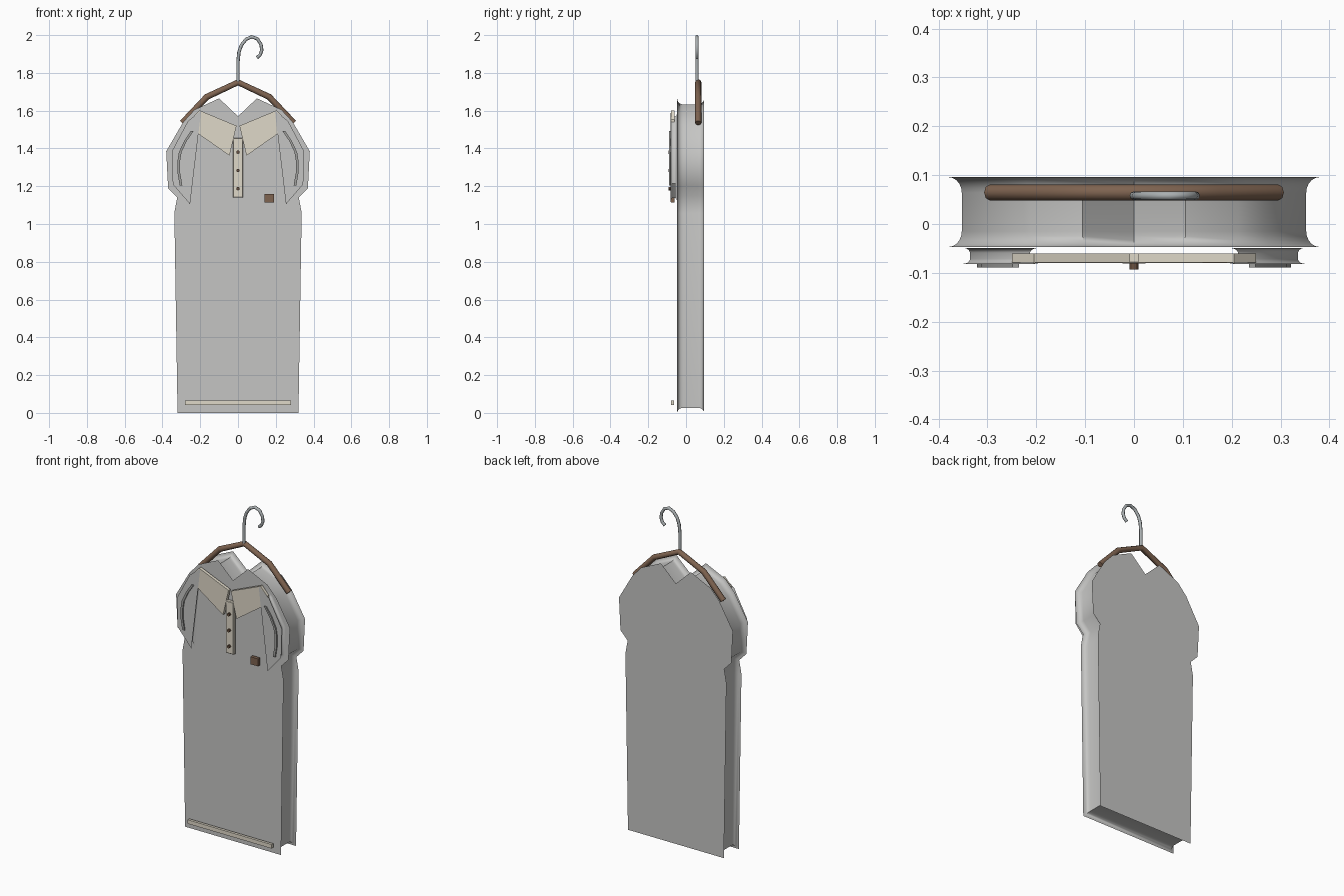
import bpy, bmesh, math
from mathutils import Vector

if "Cube" in bpy.data.objects:
    bpy.data.objects.remove(bpy.data.objects["Cube"])


def material(name, rgb):
    m = bpy.data.materials.new(name)
    m.diffuse_color = (*rgb, 1)
    m.use_nodes = True
    m.node_tree.nodes["Principled BSDF"].inputs["Base Color"].default_value = m.diffuse_color
    return m


GREY = material("shirt grey", (0.56, 0.56, 0.55))
CREAM = material("trim cream", (0.74, 0.69, 0.58))
WOOD = material("wood brown", (0.21, 0.125, 0.08))
STEEL = material("hook steel", (0.40, 0.43, 0.44))
FOLD = material("fold grey", (0.35, 0.35, 0.34))
BUTTON = material("button brown", (0.14, 0.08, 0.05))


def inset(pts, d):
    """Move an outline inwards by d with mitred corners."""
    n = len(pts)
    area = sum(pts[i][0] * pts[(i + 1) % n][1] - pts[(i + 1) % n][0] * pts[i][1] for i in range(n))
    s = 1 if area > 0 else -1
    out = []
    for i in range(n):
        a, b, c = (Vector(pts[(i + k) % n]) for k in (-1, 0, 1))
        e, f = (b - a).normalized(), (c - b).normalized()
        n1, n2 = Vector((-e.y, e.x)) * s, Vector((-f.y, f.x)) * s
        m = (n1 + n2).normalized()
        out.append(b + m * d / max(0.35, m.dot(n1)))
    return out


def slab(name, pts, profile, mat, angle=30):
    """Loft an x-z outline through (y, inset) steps and cap both ends."""
    bm = bmesh.new()
    rings = [[bm.verts.new((p[0], y, p[1])) for p in (inset(pts, d) if d else pts)]
             for y, d in profile]
    n = len(pts)
    for r, q in zip(rings, rings[1:]):
        for i in range(n):
            j = (i + 1) % n
            bm.faces.new((r[i], r[j], q[j], q[i]))
    bm.faces.new(rings[0])
    bm.faces.new(rings[-1][::-1])
    bmesh.ops.recalc_face_normals(bm, faces=bm.faces)
    me = bpy.data.meshes.new(name)
    bm.to_mesh(me)
    bm.free()
    ob = bpy.data.objects.new(name, me)
    bpy.context.collection.objects.link(ob)
    me.materials.append(mat)
    bpy.ops.object.select_all(action='DESELECT')
    ob.select_set(True)
    bpy.context.view_layer.objects.active = ob
    bpy.ops.object.shade_smooth_by_angle(angle=math.radians(angle))
    return ob


def tube(name, pts, y, radius, mat):
    """Round rod along an x-z path."""
    cu = bpy.data.curves.new(name, 'CURVE')
    cu.dimensions = '3D'
    cu.bevel_depth = radius
    cu.bevel_resolution = 2
    cu.use_fill_caps = True
    sp = cu.splines.new('POLY')
    sp.points.add(len(pts) - 1)
    for p, (x, z) in zip(sp.points, pts):
        p.co = (x, y, z, 1)
    sp.use_smooth = True
    cu.materials.append(mat)
    ob = bpy.data.objects.new(name, cu)
    bpy.context.collection.objects.link(ob)
    return ob


def mirrored(pts, s):
    return [(s * x, z) for x, z in pts]


def rect(x0, x1, z0, z1):
    return [(x0, z0), (x1, z0), (x1, z1), (x0, z1)]


def ribbon(pts, w):
    """Outline of a narrow strip following a steep path."""
    return [(x - w, z) for x, z in pts] + [(x + w, z) for x, z in reversed(pts)]


def flared(front, back, reach, depth, steps=5):
    """Side profile that sweeps out to a thin lip at the front and back."""
    arc = [(1 - math.cos(t), math.sin(t)) for t in
           (math.pi / 2 * i / steps for i in range(steps + 1))]
    near = [(front + depth * u, reach * v) for u, v in arc]
    far = [(back - depth * u, reach * v) for u, v in reversed(arc)]
    return near + far


# shirt body, with flared lips around the front and back faces
half = [(0.32, 0.0), (0.337, 1.06), (0.322, 1.14), (0.37, 1.19), (0.38, 1.385),
        (0.29, 1.54), (0.23, 1.605), (0.10, 1.665)]
body = half + [(0, 1.57)] + mirrored(half, -1)[::-1]
slab("shirt_body", body, flared(-0.047, 0.096, 0.027, 0.032), GREY, 62)

# sleeves, sleeve folds and collar flaps
sleeve = [(0.195, 1.60), (0.265, 1.545), (0.35, 1.385), (0.345, 1.21), (0.254, 1.105)]
fold = [(0.242, 1.493), (0.278, 1.44), (0.306, 1.38), (0.314, 1.33),
        (0.313, 1.27), (0.302, 1.205)]
collar = [(0.205, 1.602), (0.008, 1.52), (0.045, 1.362), (0.25, 1.505), (0.25, 1.553)]
for side, s in (("left", -1), ("right", 1)):
    slab(side + "_sleeve", mirrored(sleeve, s), flared(-0.0815, -0.049, 0.014, 0.010), GREY)
    slab(side + "_sleeve_fold", ribbon(mirrored(fold, s), 0.007),
         [(-0.0895, 0), (-0.081, 0)], FOLD)
    slab(side + "_collar", mirrored(collar, s), [(-0.079, 0), (-0.06, 0)], CREAM)

# button placket and its buttons
slab("placket", rect(-0.026, 0.026, 1.14, 1.455),
     [(-0.0805, 0.003), (-0.0775, 0), (-0.06, 0)], CREAM)
for i, z in enumerate((1.38, 1.283, 1.187)):
    disc = [(0.009 * math.cos(a), z + 0.009 * math.sin(a))
            for a in (math.tau * k / 12 for k in range(12))]
    slab("button_%d" % (i + 1), disc, [(-0.093, 0), (-0.078, 0)], BUTTON)

# chest patch and hem band
slab("chest_patch", rect(0.14, 0.19, 1.115, 1.16), [(-0.08, 0), (-0.06, 0)], WOOD)
slab("hem_band", rect(-0.28, 0.28, 0.041, 0.065), [(-0.08, 0), (-0.064, 0)], CREAM)

# wooden hanger and steel hook
arm = [(0.295, 1.535), (0.165, 1.673), (0, 1.75)]
tube("hanger_bar", arm + mirrored(arm[:-1], -1)[::-1], 0.0645, 0.0165, WOOD)
hook = [(0, 1.755), (0, 1.86), (0.005, 1.91), (0.018, 1.947), (0.043, 1.978), (0.073, 1.991),
        (0.103, 1.98), (0.122, 1.95), (0.126, 1.92), (0.117, 1.895), (0.10, 1.88)]
tube("hanger_hook", hook, 0.058, 0.009, STEEL)
